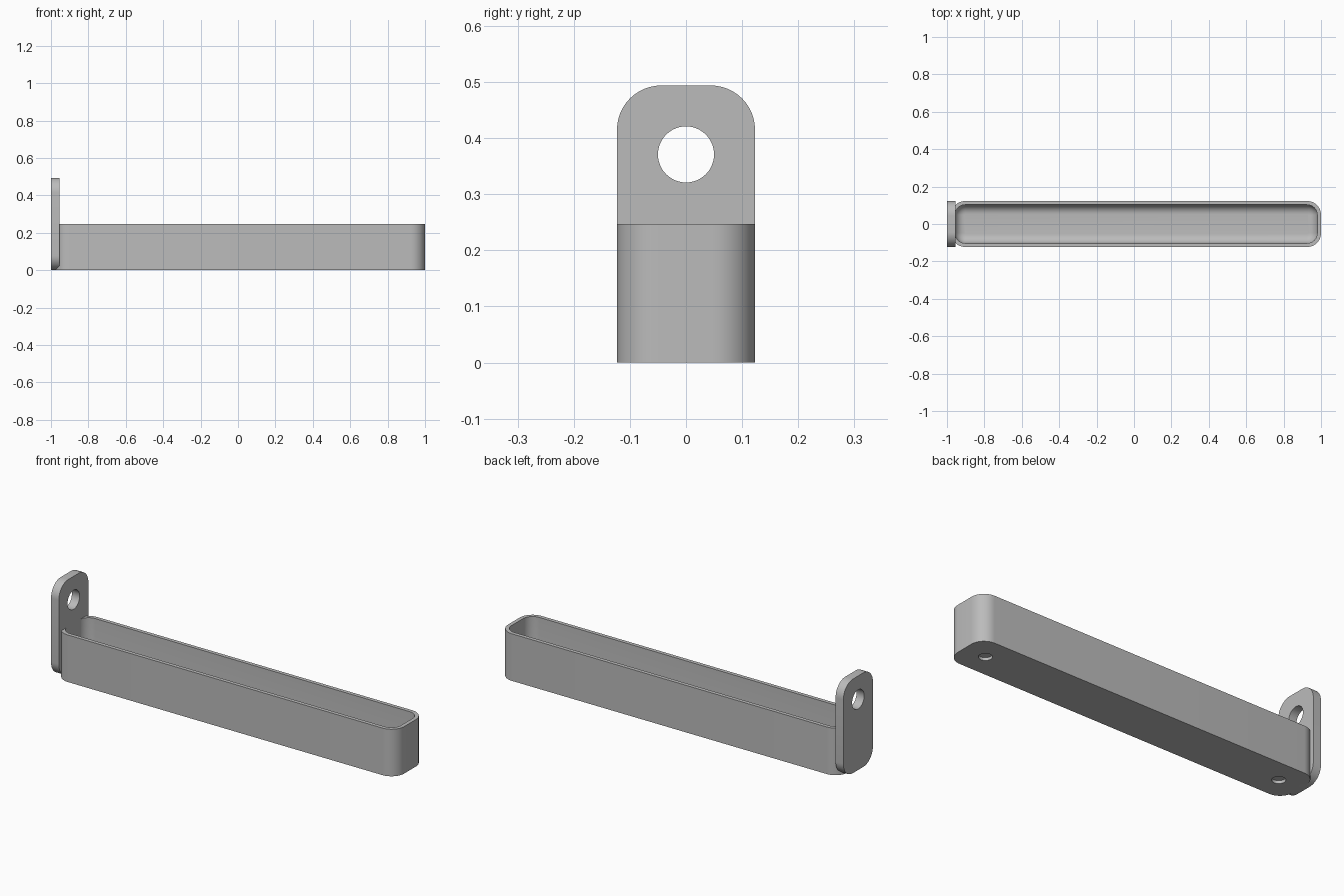
import bpy, bmesh
from math import sin, cos, pi, radians

if "Cube" in bpy.data.objects:
    bpy.data.objects.remove(bpy.data.objects["Cube"], do_unlink=True)

# One plain grey for everything
grey = bpy.data.materials.new("plain_grey")
grey.use_nodes = True
COLOUR = (0.5, 0.5, 0.5, 1)
grey.diffuse_color = COLOUR
grey.node_tree.nodes["Principled BSDF"].inputs["Base Color"].default_value = COLOUR


def rounded_rect(hx, hy, r, steps=12):
    """Outline of a rounded rectangle, counter-clockwise."""
    pts = []
    for i, (sx, sy) in enumerate([(1, 1), (-1, 1), (-1, -1), (1, -1)]):
        for k in range(steps + 1):
            a = pi / 2 * (i + k / steps)
            pts.append((sx * (hx - r) + r * cos(a), sy * (hy - r) + r * sin(a)))
    return pts


def loft(name, loops):
    """Closed solid skinned through matching loops of points."""
    bm = bmesh.new()
    rings = [[bm.verts.new(p) for p in loop] for loop in loops]
    n = len(rings[0])
    for a, b in zip(rings, rings[1:]):
        for i in range(n):
            j = (i + 1) % n
            bm.faces.new((a[i], a[j], b[j], b[i]))
    bm.faces.new(rings[0][::-1])
    bm.faces.new(rings[-1])
    bmesh.ops.recalc_face_normals(bm, faces=bm.faces)
    mesh = bpy.data.meshes.new(name)
    bm.to_mesh(mesh)
    bm.free()
    mesh.materials.append(grey)
    obj = bpy.data.objects.new(name, mesh)
    bpy.context.collection.objects.link(obj)
    return obj


def activate(obj):
    bpy.ops.object.select_all(action='DESELECT')
    obj.select_set(True)
    bpy.context.view_layer.objects.active = obj


def drill(obj, radius, depth, location, rotation=(0, 0, 0)):
    """Cut a round hole and discard the cutter."""
    bpy.ops.mesh.primitive_cylinder_add(vertices=48, radius=radius, depth=depth,
                                        location=location, rotation=rotation)
    cutter = bpy.context.object
    cutter.hide_render = True
    cutter.data.materials.append(grey)
    mod = obj.modifiers.new("hole", 'BOOLEAN')
    mod.operation, mod.solver, mod.object = 'DIFFERENCE', 'EXACT', cutter
    activate(obj)
    bpy.ops.object.modifier_apply(modifier=mod.name)
    bpy.data.objects.remove(cutter, do_unlink=True)


def smooth(obj):
    activate(obj)
    bpy.ops.object.shade_smooth_by_angle(angle=radians(30))


# Overall sizes
X0, X1, HALF_W, HEIGHT = -0.977, 1.0, 0.123, 0.247
CORNER, WALL, FLOOR, FILLET = 0.075, 0.02, 0.025, 0.05
MID, HALF_L = (X0 + X1) / 2, (X1 - X0) / 2


def tray_loop(inset, z):
    outline = rounded_rect(HALF_L - inset, HALF_W - inset, CORNER - inset)
    return [(MID + x, y, z) for x, y in outline]


# Tray: outer wall, rim, inner wall, rounded run into the floor
loops = [tray_loop(0, 0), tray_loop(0, HEIGHT), tray_loop(WALL, HEIGHT)]
for k in range(9):
    a = pi / 2 * k / 8
    loops.append(tray_loop(WALL + FILLET * (1 - cos(a)), FLOOR + FILLET * (1 - sin(a))))
tray = loft("tray", loops)

# Shallow round recesses under both ends
for x in (X0 + HALF_W, X1 - HALF_W):
    drill(tray, 0.032, 0.03, (x, 0, 0))
smooth(tray)

# Hanging plate standing against the right end, with its hole
outline = rounded_rect(HALF_W, HALF_W * 2.008, 0.079)
plate = loft("hanging_plate", [[(x, y, z + HALF_W * 2.008) for y, z in outline]
                               for x in (-1.0, -0.955)])
drill(plate, 0.05, 0.2, (-0.977, 0, 0.371), (0, pi / 2, 0))
smooth(plate)
